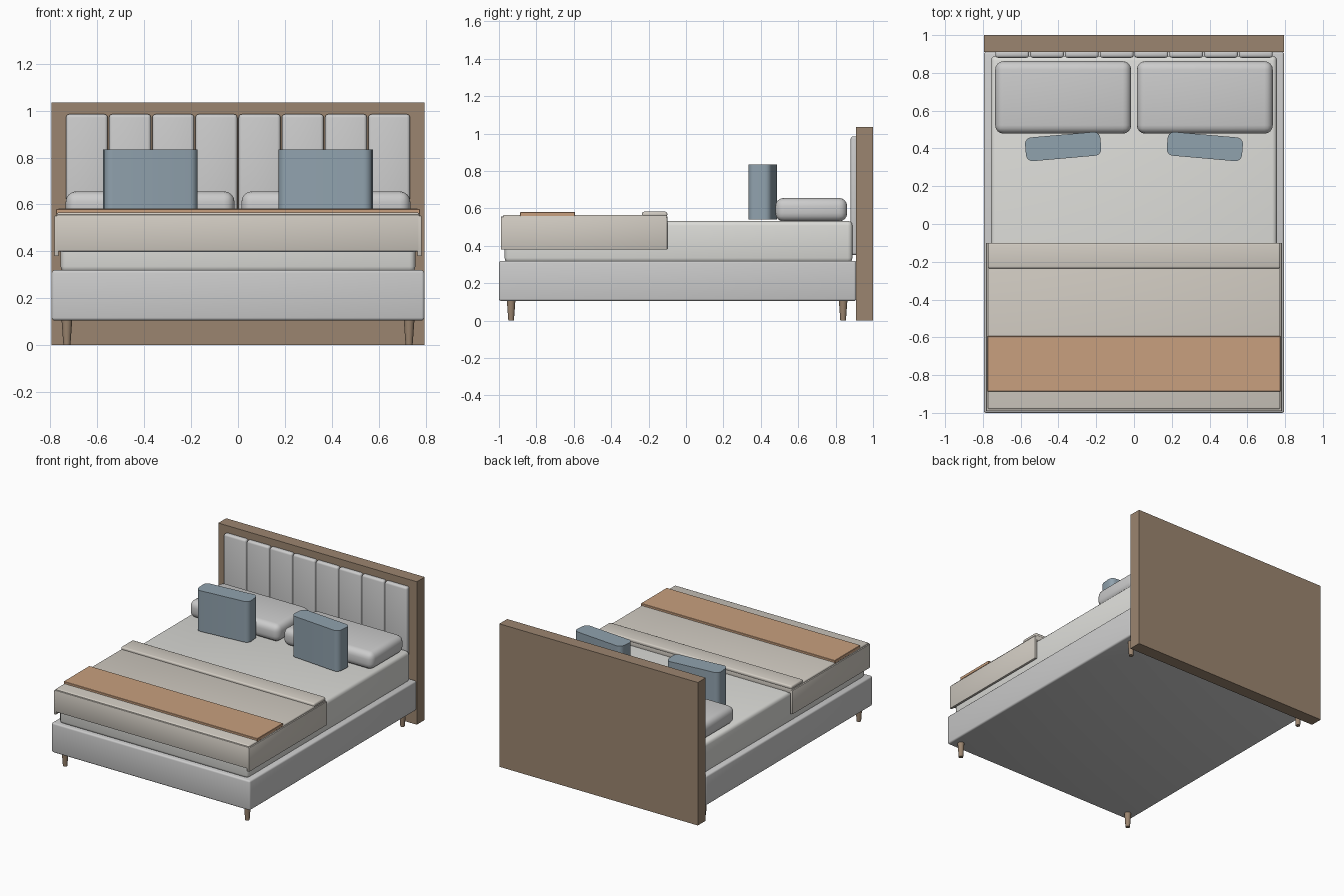
import bpy, bmesh, math
from mathutils import Matrix

if "Cube" in bpy.data.objects:
    bpy.data.objects.remove(bpy.data.objects["Cube"])


def material(name, rgb):
    m = bpy.data.materials.new(name)
    m.diffuse_color = (*rgb, 1)
    m.use_nodes = True
    m.node_tree.nodes["Principled BSDF"].inputs["Base Color"].default_value = m.diffuse_color
    return m


WOOD = material("wood", (0.33, 0.235, 0.16))
LINEN = material("linen", (0.72, 0.72, 0.69))
BEIGE = material("beige", (0.64, 0.60, 0.54))
ORANGE = material("orange", (0.58, 0.35, 0.21))
BLUE = material("blue", (0.28, 0.36, 0.42))


def finish(name, bm, mat, smooth=True):
    me = bpy.data.meshes.new(name)
    bm.to_mesh(me)
    bm.free()
    ob = bpy.data.objects.new(name, me)
    bpy.context.collection.objects.link(ob)
    if mat:
        me.materials.append(mat)
    if smooth:
        bpy.ops.object.select_all(action='DESELECT')
        ob.select_set(True)
        bpy.context.view_layer.objects.active = ob
        bpy.ops.object.shade_smooth_by_angle(angle=math.radians(35))
    return ob


def box(name, x, y, z, mat=None, bevel=0, seg=3, upright_only=False):
    """Box from (min, max) ranges, with optionally rounded edges."""
    bm = bmesh.new()
    bmesh.ops.create_cube(bm, size=1)
    size = [b - a for a, b in (x, y, z)]
    mid = [(a + b) / 2 for a, b in (x, y, z)]
    bmesh.ops.scale(bm, vec=size, verts=bm.verts)
    if bevel:
        edges = [e for e in bm.edges if not upright_only
                 or abs(e.verts[0].co.z - e.verts[1].co.z) > 1e-4]
        bmesh.ops.bevel(bm, geom=edges, offset=bevel, segments=seg,
                        profile=0.5, affect='EDGES')
    ob = finish(name, bm, mat, bevel > 0)
    ob.location = mid
    return ob


# Headboard with eight padded channels
box("headboard", (-0.795, 0.795), (0.91, 1.0), (0, 1.035), WOOD)
W = 1.474 / 8
for i in range(8):
    x0 = -0.737 + i * W
    box(f"headboard_panel_{i + 1}", (x0 + 0.003, x0 + W - 0.003),
        (0.88, 0.92), (0.35, 0.985), None, 0.014)

# Upholstered base and mattress
box("bed_base", (-0.795, 0.795), (-1.0, 0.91), (0.105, 0.32), None, 0.012)
box("mattress", (-0.757, 0.757), (-0.97, 0.89), (0.31, 0.533), LINEN, 0.025)

# Tapered legs
for sx in (-1, 1):
    for label, y in (("front", -0.935), ("back", 0.84)):
        bm = bmesh.new()
        bmesh.ops.create_cone(bm, cap_ends=True, segments=16, radius1=0.015,
                              radius2=0.023, depth=0.11,
                              matrix=Matrix.Translation((sx * 0.73, y, 0.055)))
        finish(f"{label}_leg_{'left' if sx < 0 else 'right'}", bm, WOOD)

# Blanket: top, hanging sides, folded edge and runner
box("blanket_top", (-0.774, 0.774), (-0.98, -0.10), (0.525, 0.565), BEIGE, 0.008)
box("blanket_front_drop", (-0.774, 0.774), (-0.99, -0.972), (0.40, 0.556), BEIGE, 0.003, 2)
for sx in (-1, 1):
    box(f"blanket_{'left' if sx < 0 else 'right'}_drop",
        tuple(sorted((sx * 0.765, sx * 0.783))), (-0.99, -0.10), (0.38, 0.552), BEIGE, 0.003, 2)
box("blanket_fold", (-0.774, 0.774), (-0.235, -0.10), (0.555, 0.582), BEIGE, 0.01)
box("bed_runner", (-0.776, 0.776), (-0.887, -0.593), (0.558, 0.58), ORANGE, 0.002, 1)

# Sleeping pillows and upright cushions
for sx in (-1, 1):
    side = "left" if sx < 0 else "right"
    box(f"pillow_{side}", tuple(sorted((sx * 0.015, sx * 0.735))),
        (0.478, 0.862), (0.53, 0.656), None, 0.045, 4)
    cushion = box(f"cushion_{side}", (sx * 0.375 - 0.2, sx * 0.375 + 0.2),
                  (0.347, 0.473), (0.54, 0.835), BLUE, 0.035, 5, True)
    cushion.rotation_euler.z = -sx * math.radians(5)
